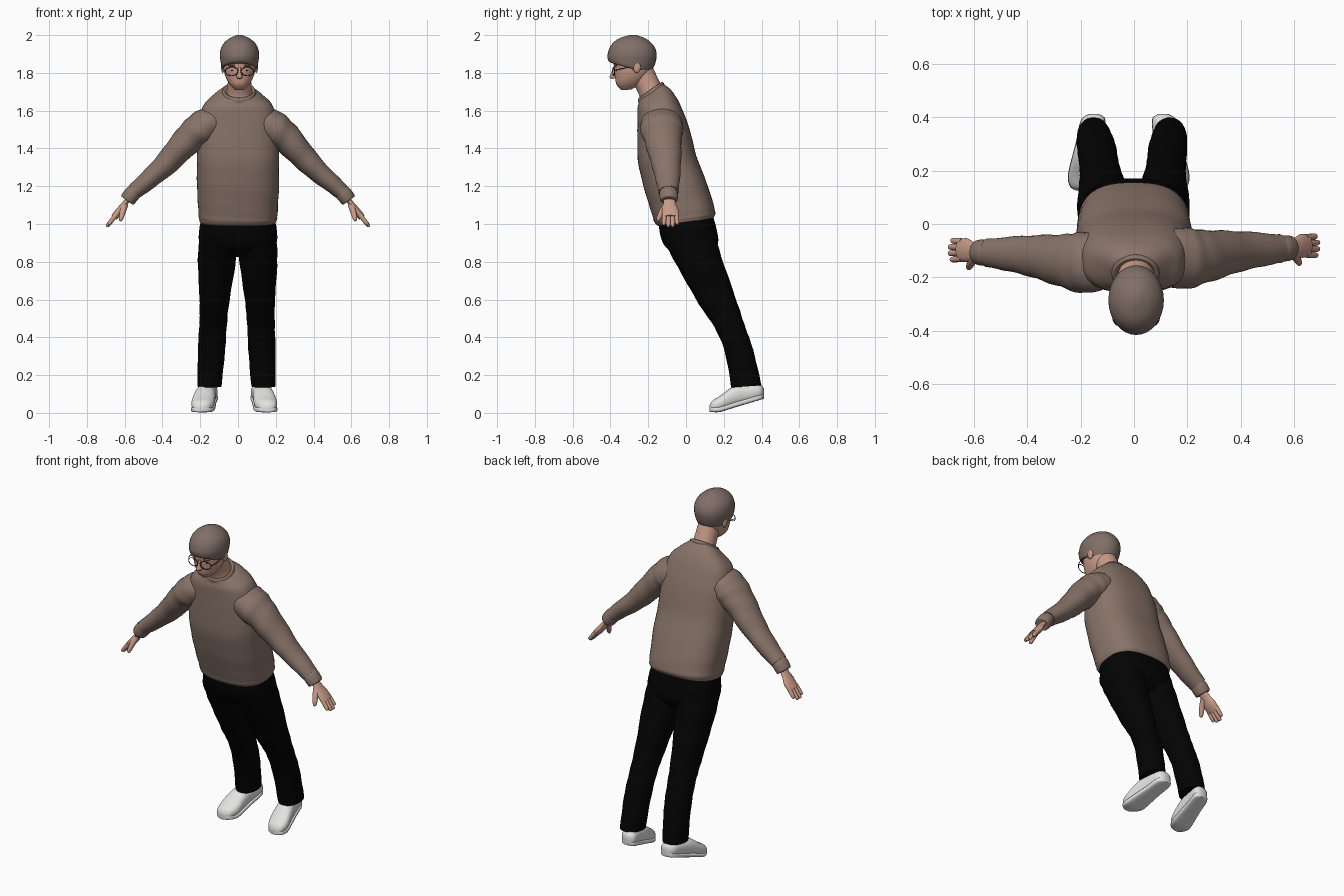
import bpy, bmesh
from math import sin, cos, pi
from mathutils import Vector, Matrix

if "Cube" in bpy.data.objects:
    bpy.data.objects.remove(bpy.data.objects["Cube"])


def material(name, red, green, blue):
    mat = bpy.data.materials.new(name)
    mat.use_nodes = True
    mat.diffuse_color = (red, green, blue, 1)
    shader = mat.node_tree.nodes["Principled BSDF"]
    shader.inputs["Base Color"].default_value = mat.diffuse_color
    shader.inputs["Roughness"].default_value = .8
    return mat


wool = material("brown wool", .25, .175, .143)
hair_brown = material("hair brown", .22, .16, .137)
skin = material("skin", .58, .33, .25)
lip = material("lip", .45, .23, .18)
black = material("black denim", .001, .001, .001)
white = material("white leather", .76, .76, .75)
dark = material("dark frame", .04, .025, .02)


def finish(name, bm, mat):
    bmesh.ops.recalc_face_normals(bm, faces=bm.faces)
    mesh = bpy.data.meshes.new(name)
    bm.to_mesh(mesh)
    bm.free()
    mesh.materials.append(mat)
    obj = bpy.data.objects.new(name, mesh)
    bpy.context.collection.objects.link(obj)
    bpy.ops.object.select_all(action="DESELECT")
    obj.select_set(True)
    bpy.context.view_layer.objects.active = obj
    bpy.ops.object.shade_smooth_by_angle(angle=1.1)


def spline(before, start, end, after, t):
    """Point on a smooth curve between start and end."""
    leave, arrive = (end - before) / 2, (after - start) / 2
    ease = t * t * (3 - 2 * t)
    return (start.lerp(end, ease) + leave * t * (1 - t) * (1 - t)
            - arrive * t * t * (1 - t))


def loft(name, rings, mat, power=2, sides=32, steps=4, fold=0):
    """Smooth skin through rings given as (centre, half axis, half axis)."""
    last = len(rings) - 1
    sections = []
    for i in range(last):
        near = [rings[max(0, min(last, i + k))] for k in (-1, 0, 1, 2)]
        for step in range(steps):
            sections.append([spline(*column, step / steps) for column in zip(*near)])
    sections.append(rings[last])
    bm = bmesh.new()
    loops = []
    for row, (centre, across, deep) in enumerate(sections):
        loop = []
        for k in range(sides):
            angle = 2 * pi * k / sides
            ca, sa = cos(angle), sin(angle)
            r = (abs(ca) ** power + abs(sa) ** power) ** (-1 / power)
            r *= 1 + fold * sin(row * 1.6 + 2 * sin(angle + row * .2))
            loop.append(bm.verts.new(centre + across * ca * r + deep * sa * r))
        loops.append(loop)
    for lower, upper in zip(loops, loops[1:]):
        for k in range(sides):
            n = (k + 1) % sides
            bm.faces.new((lower[k], lower[n], upper[n], upper[k]))
    bm.faces.new(loops[0])
    bm.faces.new(loops[-1])
    finish(name, bm, mat)


def section(y, z, depth, half, slope=.07, x=0):
    """Level ring; slope raises its back edge and lowers its front edge."""
    return Vector((x, y, z)), Vector((half, 0, 0)), Vector((0, depth, depth * slope))


def stack(name, rows, mat, x=0, **options):
    loft(name, [section(*row, x=x) for row in rows], mat, **options)


def tube(name, points, radii, mat, flat=1, guide=(0, 1, 0), **options):
    """Round or flattened limb along a path."""
    points = [Vector(p) for p in points]
    ends = [points[0]] + points + [points[-1]]
    rings = []
    for before, point, after, radius in zip(ends, points, ends[2:], radii):
        along = (after - before).normalized()
        thick = along.cross(Vector(guide)).normalized()
        rings.append((point, thick * radius * flat, along.cross(thick) * radius))
    loft(name, rings, mat, **options)


def ball(name, centre, size, mat):
    bm = bmesh.new()
    bmesh.ops.create_uvsphere(
        bm, u_segments=20, v_segments=12, radius=1,
        matrix=Matrix.Translation(centre) @ Matrix.Diagonal((*size, 1)))
    finish(name, bm, mat)


# Sweater body and collar
stack("sweater_body", (
    (0, 1.01, .145, .2, .15), (-.005, 1.03, .16, .207, .15),
    (-.015, 1.07, .163, .21, .15), (-.055, 1.2, .167, .217),
    (-.1, 1.35, .155, .217), (-.12, 1.5, .137, .21), (-.145, 1.62, .112, .187, .15),
    (-.165, 1.675, .086, .13, .4), (-.186, 1.7, .062, .085, .7)),
    wool, power=2.6, sides=48, fold=.005)
stack("collar", (
    (-.18, 1.68, .068, .092, .7), (-.186, 1.7, .068, .089, .7),
    (-.19, 1.71, .06, .081, .7), (-.19, 1.7, .05, .07, .7)), wool, x=.005)

# Trouser hips
stack("trouser_hips", (
    (0, 1.04, .14, .19), (.01, .97, .15, .205), (.03, .89, .14, .2),
    (.05, .83, .08, .12)), black, power=2.5)

# Leg rows: y, z, half depth, half width
LEG = ((.01, .94, .14, .1), (.065, .81, .125, .101), (.17, .58, .1, .078),
       (.23, .46, .08, .073), (.28, .33, .075, .072), (.32, .14, .08, .064))
# Shoe rows from heel to toe: y, top, half width
SHOE = ((.412, .13, .02), (.39, .15, .045), (.31, .15, .05), (.25, .14, .056),
        (.18, .09, .06), (.14, .065, .045), (.125, .04, .02))

for side, s in (("left", 1), ("right", -1)):
    # Arm points run from the shoulder down to the fingers
    def at(x, y, z):
        return s * x, y + .008 * s, z

    tube(side + "_sleeve", (
        at(.06, -.14, 1.59), at(.17, -.138, 1.52), at(.26, -.13, 1.45),
        at(.4, -.11, 1.3), at(.55, -.1, 1.17)),
        (.07, .114, .1, .075, .053), wool, flat=.8, steps=6, fold=.025)
    tube(side + "_cuff", (
        at(.545, -.1, 1.175), at(.56, -.1, 1.16), at(.585, -.098, 1.128),
        at(.587, -.098, 1.125)), (.044, .049, .046, .035), wool, flat=.88)
    tube(side + "_palm", (
        at(.575, -.098, 1.14), at(.605, -.095, 1.1), at(.63, -.09, 1.065),
        at(.656, -.09, 1.035)), (.028, .035, .045, .04), skin, flat=.45)
    for finger, reach in enumerate((.85, 1, 1, .8)):
        spread = finger - 1.5
        path = [at(.645 + .05 * reach * t, -.09 + spread * (.021 + .003 * t),
                   1.05 - .065 * reach * t) for t in (0, .5, .9, 1)]
        tube(f"{side}_finger_{finger}", path, (.013, .012, .01, .003), skin, sides=12)
    tube(side + "_thumb", (
        at(.6, -.11, 1.1), at(.61, -.135, 1.065), at(.62, -.155, 1.025), at(.62, -.16, 1.015)),
        (.018, .016, .011, .003), skin, sides=12)

    # Trouser leg, the right one standing slightly wider
    stance = .02 if s < 0 else 0
    loft(side + "_trouser_leg", [
        section(y, z, depth, half, x=s * (.14 - .04 * z + stance * (1 - z)))
        for y, z, depth, half in LEG], black, power=2.2, steps=6, fold=.014)

    # Shoe turned outwards, with a slightly wider sole
    upper, sole = [], []
    for y, top, half in SHOE:
        bottom = max(.008, .3 * (y - .15))
        x = s * (.11 + (.41 - y) * .16 + 2 * stance)
        rim = bottom + min(.025, (top - bottom) * .7)
        for rings, peak, base, wide in ((upper, top, bottom, 1), (sole, rim, bottom - .004, 1.03)):
            rings.append((Vector((x, y, (peak + base) / 2)), Vector((half * wide, 0, 0)),
                          Vector((0, 0, (peak - base) / 2))))
    loft(side + "_shoe", upper, white, power=2.4)
    loft(side + "_sole", sole, white, power=4)

# Neck and head
HEAD = .008
stack("neck", ((-.18, 1.67, .06, .074, .7), (-.195, 1.72, .053, .064, .7),
               (-.24, 1.81, .055, .06, .7)), skin, x=HEAD)
stack("face", (
    (-.315, 1.71, .025, .022), (-.3, 1.74, .067, .052), (-.285, 1.78, .09, .074),
    (-.28, 1.83, .1, .085), (-.285, 1.92, .105, .085), (-.29, 1.96, .08, .06)),
    skin, x=HEAD, power=2.2)
stack("hair", (
    (-.3, 1.827, .095, .087, -.27), (-.297, 1.833, .11, .094, -.24),
    (-.29, 1.86, .125, .1, -.13), (-.285, 1.9, .13, .104, 0), (-.285, 1.945, .113, .092, 0),
    (-.285, 1.98, .075, .058, 0), (-.28, 2, .02, .015, 0)),
    hair_brown, x=HEAD)
stack("nose", (
    (-.375, 1.83, .012, .008), (-.375, 1.8, .022, .011), (-.38, 1.78, .025, .016),
    (-.375, 1.77, .02, .012)), skin, x=HEAD, sides=16)
ball("mouth", (HEAD, -.364, 1.747), (.022, .006, .005), lip)

# Ears, eyes, brows and spectacles
for side, s in (("left", 1), ("right", -1)):
    x = HEAD + s * .042
    temple = HEAD + s * .088
    ball(side + "_ear", (temple, -.26, 1.83), (.01, .02, .03), skin)
    ball(side + "_sideburn", (temple - s * .007, -.28, 1.84), (.008, .012, .025), hair_brown)
    ball(side + "_eye", (x - s * .006, -.366, 1.813), (.01, .006, .004), dark)
    ball(side + "_brow", (x - s * .004, -.372, 1.839), (.024, .009, .005), hair_brown)
    turns = [pi * k / 8 for k in range(17)]
    tube(side + "_spectacle_rim", [
        (x + .033 * cos(a), -.383 + .005 * s * cos(a), 1.808 + .023 * sin(a)) for a in turns],
        [.0022] * len(turns), dark, sides=8)
    tube(side + "_spectacle_arm", (
        (x + s * .033, -.378, 1.813), (temple, -.35, 1.82), (temple, -.26, 1.838)),
        [.0022] * 3, dark, sides=8, guide=(0, 0, 1))
tube("spectacle_bridge", [(HEAD + d, -.388, 1.812) for d in (-.01, .01)],
     [.0022] * 2, dark, sides=8)
